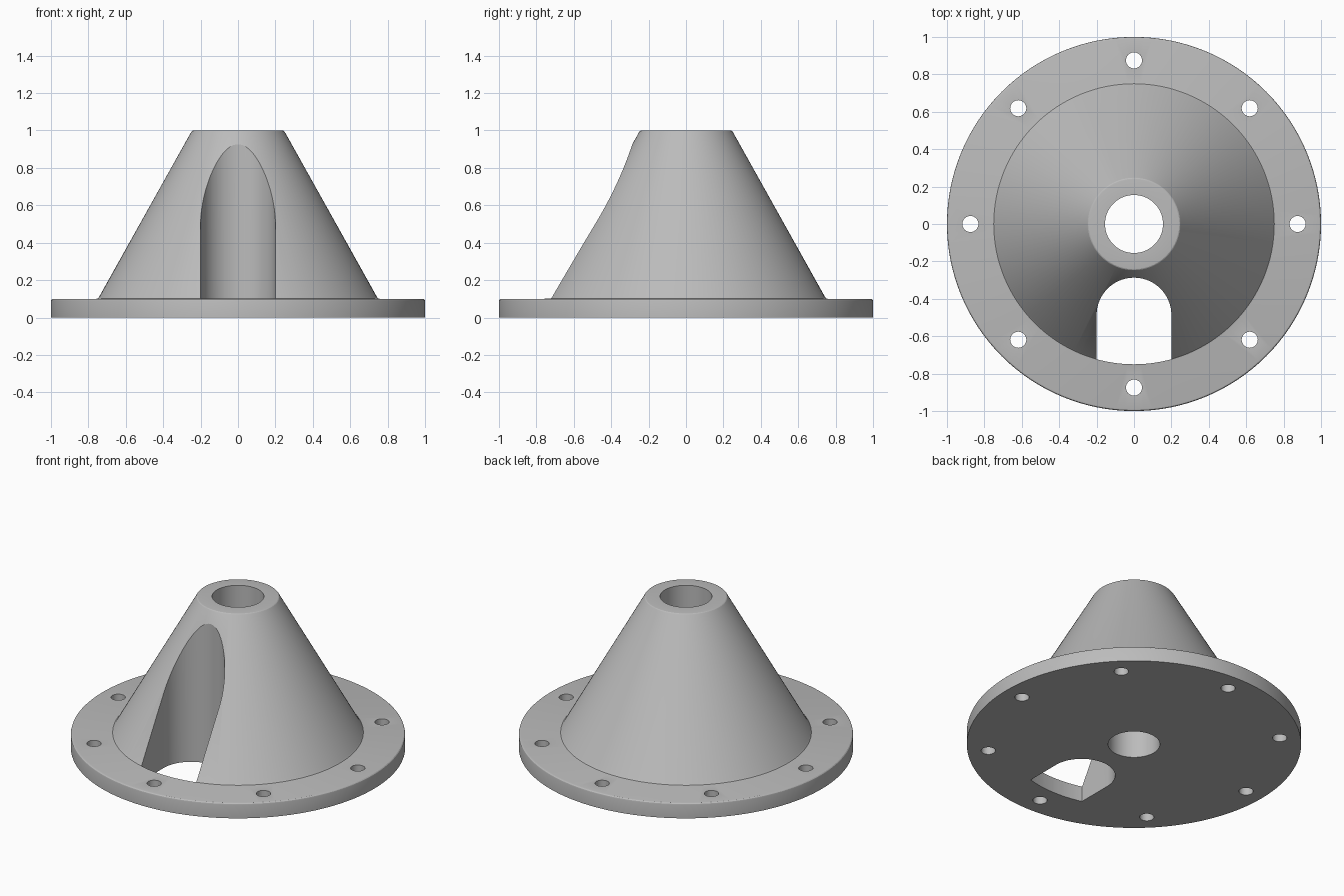
import bpy
import bmesh
from math import sin, cos, pi, asin, radians
from mathutils import Vector

SEGMENTS = 128

if "Cube" in bpy.data.objects:
    bpy.data.objects.remove(bpy.data.objects["Cube"], do_unlink=True)

# Material
grey = bpy.data.materials.new("plain grey")
grey.use_nodes = True
grey.diffuse_color = (0.5, 0.5, 0.5, 1)
grey.node_tree.nodes["Principled BSDF"].inputs["Base Color"].default_value = (0.5, 0.5, 0.5, 1)


def add_object(name, bm):
    bmesh.ops.recalc_face_normals(bm, faces=bm.faces)
    mesh = bpy.data.meshes.new(name)
    bm.to_mesh(mesh)
    bm.free()
    mesh.materials.append(grey)
    obj = bpy.data.objects.new(name, mesh)
    bpy.context.collection.objects.link(obj)
    return obj


def lathe(name, profile):
    """Spin a closed (radius, height) outline around z."""
    bm = bmesh.new()
    verts = [bm.verts.new((r, 0, z)) for r, z in profile]
    edges = [bm.edges.new((v, verts[i - 1])) for i, v in enumerate(verts)]
    bmesh.ops.spin(bm, geom=verts + edges, axis=(0, 0, 1), cent=(0, 0, 0),
                   angle=2 * pi, steps=SEGMENTS, use_merge=True)
    bmesh.ops.remove_doubles(bm, verts=bm.verts, dist=1e-5)
    return add_object(name, bm)


def prism(bm, outline, low, high):
    """Extrude a closed xy outline from low to high."""
    face = bm.faces.new([bm.verts.new((x, y, low)) for x, y in outline])
    result = bmesh.ops.extrude_face_region(bm, geom=[face])
    moved = [g for g in result["geom"] if isinstance(g, bmesh.types.BMVert)]
    bmesh.ops.translate(bm, verts=moved, vec=Vector((0, 0, high - low)))


def arc(cx, cy, radius, start, end, steps):
    return [(cx + radius * cos(start + (end - start) * i / steps),
             cy + radius * sin(start + (end - start) * i / steps))
            for i in range(steps + 1)]


# Flanged cone with centre bore, soft rim, foot fillet and soft top edge
profile = [(0.155, 0), (1, 0)]
profile += arc(0.988, 0.088, 0.012, 0, pi / 2, 3)
profile += [(0.758, 0.1), (0.75, 0.102), (0.743, 0.11)]
profile += arc(0.237, 0.985, 0.015, radians(29), pi / 2, 3)
profile += [(0.155, 1)]
flange = lathe("flanged_cone", profile)

# Arched access slot cutter, with its outer end following the cone's foot
half_width, foot = 0.2, 0.75
spread = asin(half_width / foot)
slot = bmesh.new()
prism(slot, arc(0, -0.487, half_width, 0, pi, 48)
      + arc(0, 0, foot, -pi / 2 - spread, -pi / 2 + spread, 16), -0.1, 1.2)
slot_cutter = add_object("slot_cutter", slot)

# Ring of eight bolt hole cutters
holes = bmesh.new()
for i in range(8):
    a = i * pi / 4
    circle = arc(0.875 * cos(a), 0.875 * sin(a), 0.043, 0, 2 * pi, 32)[:-1]
    prism(holes, circle, -0.1, 0.2)
hole_cutter = add_object("bolt_hole_cutter", holes)

# Cut the openings and bake the result
for cutter in (slot_cutter, hole_cutter):
    cut = flange.modifiers.new(cutter.name, "BOOLEAN")
    cut.operation = "DIFFERENCE"
    cut.solver = "EXACT"
    cut.object = cutter
bpy.context.view_layer.update()
baked = bpy.data.meshes.new_from_object(
    flange.evaluated_get(bpy.context.evaluated_depsgraph_get()))
flange.modifiers.clear()
flange.data = baked
for cutter in (slot_cutter, hole_cutter):
    bpy.data.objects.remove(cutter, do_unlink=True)

# Smooth the round walls, keeping edges crisp
bpy.ops.object.select_all(action="DESELECT")
flange.select_set(True)
bpy.context.view_layer.objects.active = flange
bpy.ops.object.shade_smooth_by_angle(angle=radians(17))
